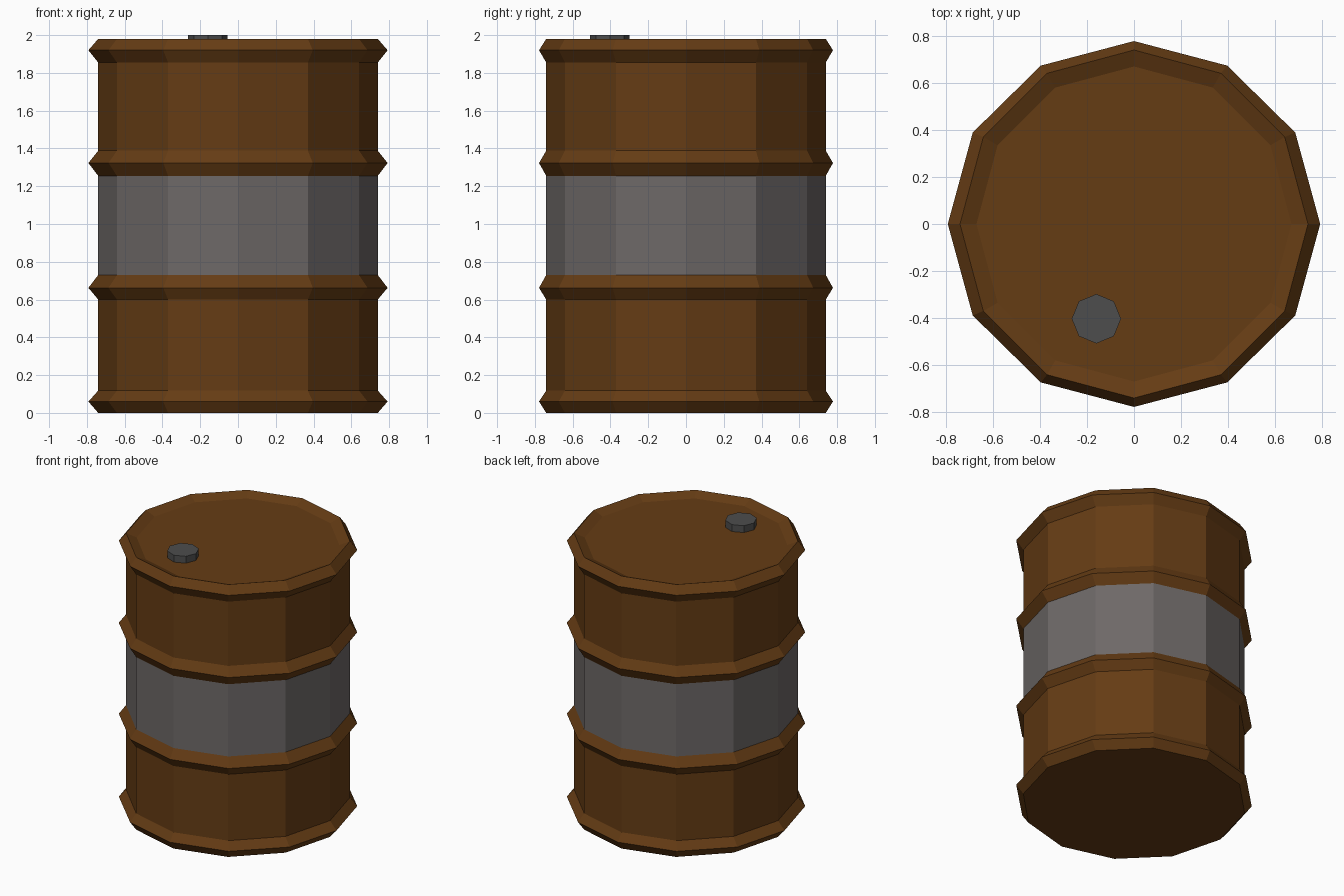
import bpy, bmesh
from math import sin, cos, pi

if "Cube" in bpy.data.objects:
    bpy.data.objects.remove(bpy.data.objects["Cube"])


def material(name, rgb):
    m = bpy.data.materials.new(name)
    m.diffuse_color = (*rgb, 1)
    m.use_nodes = True
    m.node_tree.nodes["Principled BSDF"].inputs["Base Color"].default_value = m.diffuse_color
    return m


rust = material("rust_brown", (0.13, 0.045, 0.007))
grey = material("band_grey", (0.155, 0.14, 0.137))
dark = material("cap_grey", (0.075, 0.075, 0.075))


def lathe(name, profile, sides, mats, centre=(0, 0), band=None):
    """Closed faceted solid from (x radius, y radius, z) rings, bottom to top."""
    bm = bmesh.new()
    angles = [2 * pi * i / sides for i in range(sides)]
    rings = [[bm.verts.new((centre[0] + rx * cos(a), centre[1] + ry * sin(a), z))
              for a in angles] for rx, ry, z in profile]
    for k, (lo, hi) in enumerate(zip(rings, rings[1:])):
        for i in range(sides):
            j = (i + 1) % sides
            f = bm.faces.new((lo[i], lo[j], hi[j], hi[i]))
            f.material_index = int(k == band)
    bm.faces.new(rings[0][::-1])
    bm.faces.new(rings[-1])
    mesh = bpy.data.meshes.new(name)
    bm.to_mesh(mesh)
    bm.free()
    for m in mats:
        mesh.materials.append(m)
    ob = bpy.data.objects.new(name, mesh)
    bpy.context.collection.objects.link(ob)
    return ob


# Barrel shell: four pointed ribs with straight walls between, grey middle band
profile = []
for z0, z1, z2 in [(0, 0.06, 0.118), (0.6, 0.662, 0.73),
                   (1.255, 1.323, 1.388), (1.855, 1.92, 1.98)]:
    profile += [(0.74, 0.74, z0), (0.792, 0.778, z1), (0.74, 0.74, z2)]
profile.append((0.67, 0.67, 1.95))      # shallow sunken lid
lathe("barrel_shell", profile, 12, [rust, grey], band=5)

# Bung cap on the lid
lathe("bung_cap", [(0.105, 0.105, 1.945), (0.105, 0.105, 2.0)], 8, [dark],
      centre=(-0.16, -0.403))
